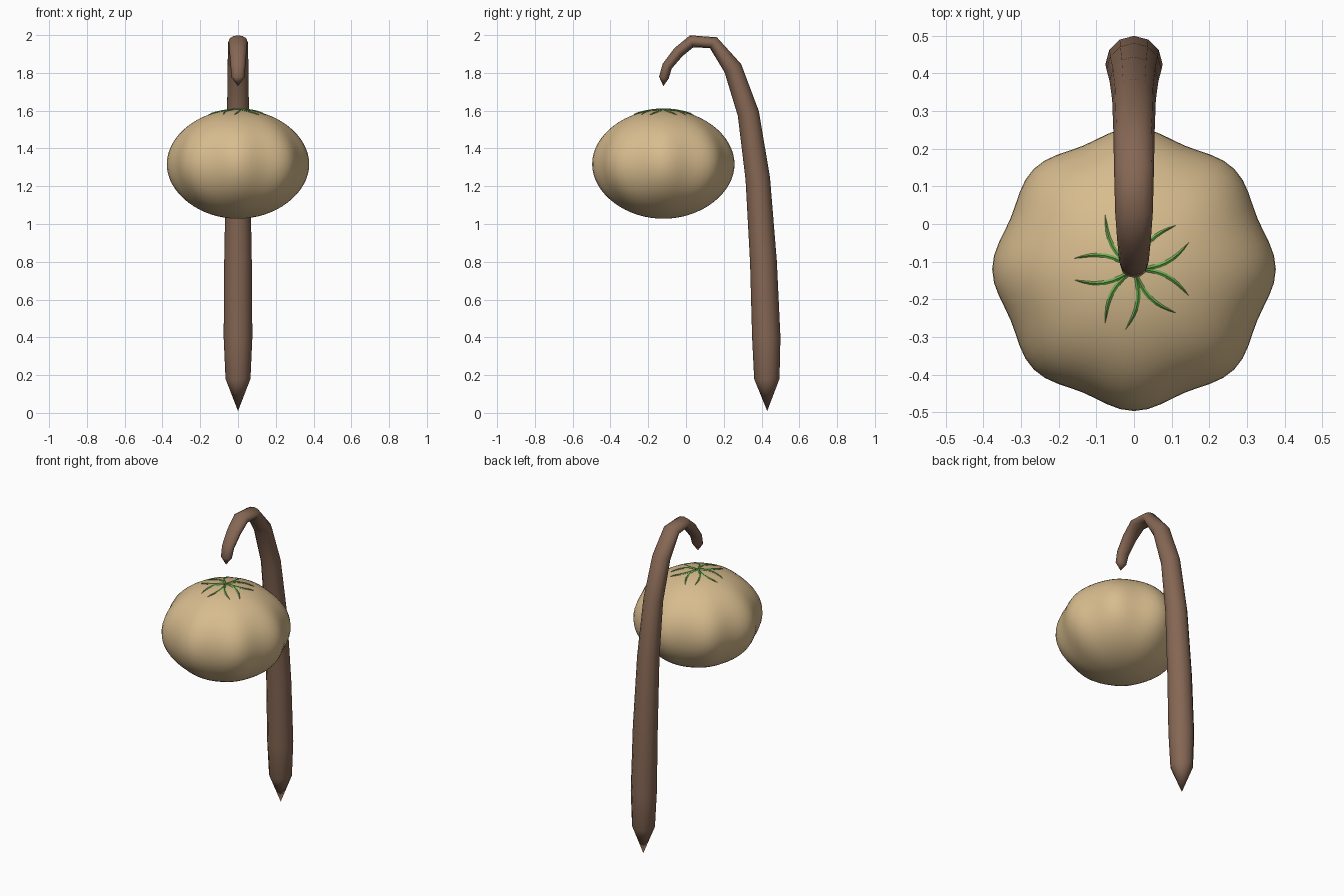
import bpy, bmesh, math
from mathutils import Vector

cube = bpy.data.objects.get("Cube")
if cube:
    bpy.data.objects.remove(cube, do_unlink=True)


def material(name, color):
    m = bpy.data.materials.new(name)
    m.use_nodes = True
    m.diffuse_color = (*color, 1)
    m.node_tree.nodes["Principled BSDF"].inputs["Base Color"].default_value = (*color, 1)
    return m


def finish(bm, name, mat, angle):
    bmesh.ops.recalc_face_normals(bm, faces=bm.faces)
    mesh = bpy.data.meshes.new(name)
    bm.to_mesh(mesh)
    bm.free()
    mesh.materials.append(mat)
    ob = bpy.data.objects.new(name, mesh)
    bpy.context.collection.objects.link(ob)
    bpy.ops.object.select_all(action="DESELECT")
    ob.select_set(True)
    bpy.context.view_layer.objects.active = ob
    bpy.ops.object.shade_smooth_by_angle(angle=math.radians(angle))
    return ob


def loft(bm, rings):
    """Skin rings of points; a ring holding one point closes the end."""
    rings = [[bm.verts.new(p) for p in ring] for ring in rings]
    for a, b in zip(rings, rings[1:]):
        n = max(len(a), len(b))
        for i in range(n):
            j = (i + 1) % n
            quad = [a[i % len(a)], a[j % len(a)], b[j % len(b)], b[i % len(b)]]
            bm.faces.new(list(dict.fromkeys(quad)))


brown = material("bark brown", (0.235, 0.135, 0.088))
tan = material("gourd tan", (0.68, 0.50, 0.27))
green = material("leaf green", (0.15, 0.43, 0.08))

# Hooked staff: y, z, half width across, half thickness in the bend plane
path = [(0.43, 0.01, 0, 0), (0.428, 0.18, 0.066, 0.067), (0.425, 0.4, 0.076, 0.075),
        (0.41, 0.8, 0.073, 0.071), (0.38, 1.24, 0.065, 0.065), (0.33, 1.585, 0.058, 0.057),
        (0.248, 1.825, 0.055, 0.049), (0.145, 1.96, 0.053, 0.034), (0.03, 1.967, 0.050, 0.033),
        (-0.04, 1.91, 0.045, 0.030), (-0.1, 1.835, 0.039, 0.027),
        (-0.117, 1.775, 0.034, 0.026), (-0.12, 1.73, 0, 0)]
rings = []
for k, (y, z, across, thick) in enumerate(path):
    p = Vector((0, y, z))
    if not across:
        rings.append([p])
        continue
    before, after = path[k - 1], path[k + 1]
    t = Vector((0, after[0] - before[0], after[1] - before[1])).normalized()
    normal = Vector((0, t.z, -t.y))
    angles = [math.tau * i / 12 for i in range(12)]
    rings.append([p + Vector((across * math.cos(a), 0, 0)) + normal * thick * math.sin(a)
                  for a in angles])
bm = bmesh.new()
loft(bm, rings)
finish(bm, "hooked_staff", brown, 50)

# Gourd: flattened ball with eight soft lobes
CENTER = Vector((0, -0.12, 1.317))
RADIUS, HEIGHT = 0.366, 0.289
bm = bmesh.new()
bmesh.ops.create_uvsphere(bm, u_segments=64, v_segments=32, radius=1)
for v in bm.verts:
    flat = math.hypot(v.co.x, v.co.y)
    lobe = 1 + 0.03 * math.cos(8 * math.atan2(v.co.y, v.co.x)) * flat ** 3
    v.co = CENTER + Vector((v.co.x * RADIUS * lobe, v.co.y * RADIUS * lobe, v.co.z * HEIGHT))
finish(bm, "gourd", tan, 60)


# Leaf blades: five pairs bowed apart, lying over the crown
def on_crown(x, y, lift):
    z = HEIGHT * math.sqrt(1 - (x * x + y * y) / RADIUS ** 2)
    return CENTER + Vector((x, y, z + lift))


bm = bmesh.new()
STEPS = 8
for pair in range(5):
    for side in (-1, 1):
        turn = math.radians(36 + 72 * pair + 10 * side)
        rings = []
        for s in range(STEPS + 1):
            f = s / STEPS
            along, bow = 0.163 * f, side * 0.022 * math.sin(math.pi * f)
            half = 0.006 * math.sin(math.pi * (0.15 + 0.85 * f)) ** 0.6 if s < STEPS else 0
            ring = []
            for offset, lift in ((-half, 0.002), (0, 0.006), (half, 0.002), (0, -0.002)):
                x, y = along, bow + offset
                ring.append(on_crown(x * math.cos(turn) - y * math.sin(turn),
                                     x * math.sin(turn) + y * math.cos(turn), lift))
            rings.append(ring if s < STEPS else ring[:1])
        loft(bm, rings)
finish(bm, "leaf_blades", green, 30)
